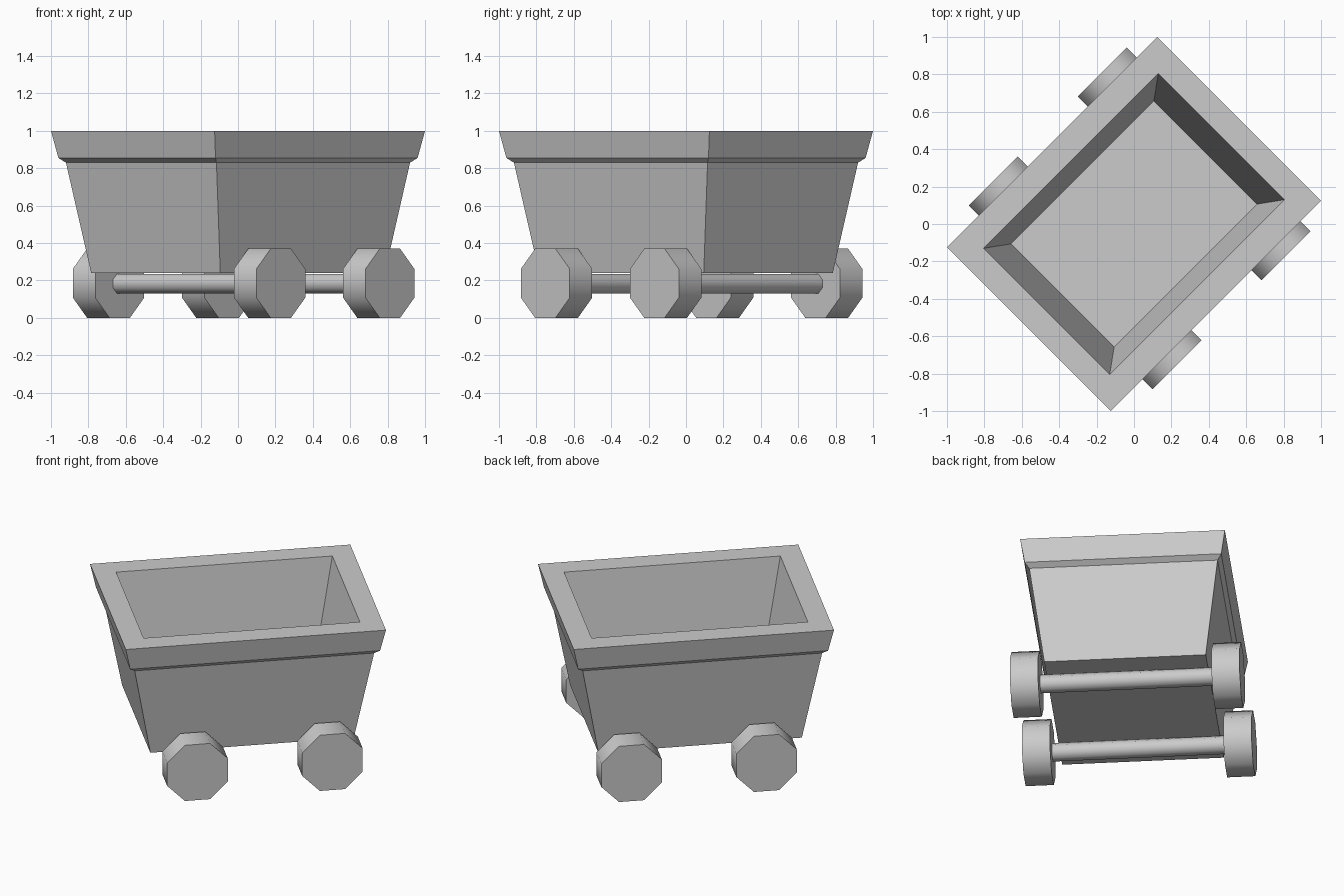
import bpy
import bmesh
from math import cos, pi, radians
from mathutils import Matrix

cube = bpy.data.objects.get("Cube")
if cube:
    bpy.data.objects.remove(cube, do_unlink=True)

TURN = radians(45)  # the whole cart stands diagonally

grey = bpy.data.materials.new("plain grey")
grey.use_nodes = True
grey.diffuse_color = (0.6, 0.6, 0.6, 1)
grey.node_tree.nodes["Principled BSDF"].inputs["Base Color"].default_value = (0.6, 0.6, 0.6, 1)


def finish(bm, name, smooth=False):
    bmesh.ops.recalc_face_normals(bm, faces=bm.faces)
    mesh = bpy.data.meshes.new(name)
    bm.to_mesh(mesh)
    bm.free()
    mesh.materials.append(grey)
    obj = bpy.data.objects.new(name, mesh)
    bpy.context.collection.objects.link(obj)
    obj.rotation_euler.z = TURN
    if smooth:
        bpy.ops.object.select_all(action='DESELECT')
        obj.select_set(True)
        bpy.context.view_layer.objects.active = obj
        bpy.ops.object.shade_smooth_by_angle(angle=radians(50))
    return obj


def octagon_bar(name, apothem, length, x, y, z):
    """Eight-sided cylinder lying along y with a flat side on top."""
    bm = bmesh.new()
    r = apothem / cos(pi / 8)
    place = (Matrix.Translation((x, y, z)) @ Matrix.Rotation(pi / 2, 4, 'X')
             @ Matrix.Rotation(pi / 8, 4, 'Z'))
    bmesh.ops.create_cone(bm, cap_ends=True, segments=8, radius1=r, radius2=r,
                          depth=length, matrix=place)
    return finish(bm, name, smooth=True)


# Hopper: rectangular rings (half length, half width, height), outside up, then inside down
rings = [
    (0.622, 0.488, 0.24),
    (0.732, 0.569, 0.83),
    (0.764, 0.594, 0.855),
    (0.7955, 0.6187, 1.0),
    (0.661, 0.477, 1.0),
    (0.540, 0.390, 0.36),
]
bm = bmesh.new()
loops = [[bm.verts.new((sx * a, sy * b, z)) for sx, sy in ((1, 1), (-1, 1), (-1, -1), (1, -1))]
         for a, b, z in rings]
for low, high in zip(loops, loops[1:]):
    for i in range(4):
        j = (i + 1) % 4
        bm.faces.new((low[i], low[j], high[j], high[i]))
bm.faces.new(loops[0])
bm.faces.new(loops[-1])
finish(bm, "hopper")

# Axles with a wheel at each end
for end, x in (("front", -0.37), ("rear", 0.455)):
    octagon_bar(end + "_axle", 0.052, 1.08, x, 0, 0.183)
    for side, s in (("left", -1), ("right", 1)):
        octagon_bar(f"{end}_{side}_wheel", 0.185, 0.17, x, s * 0.609, 0.185)
